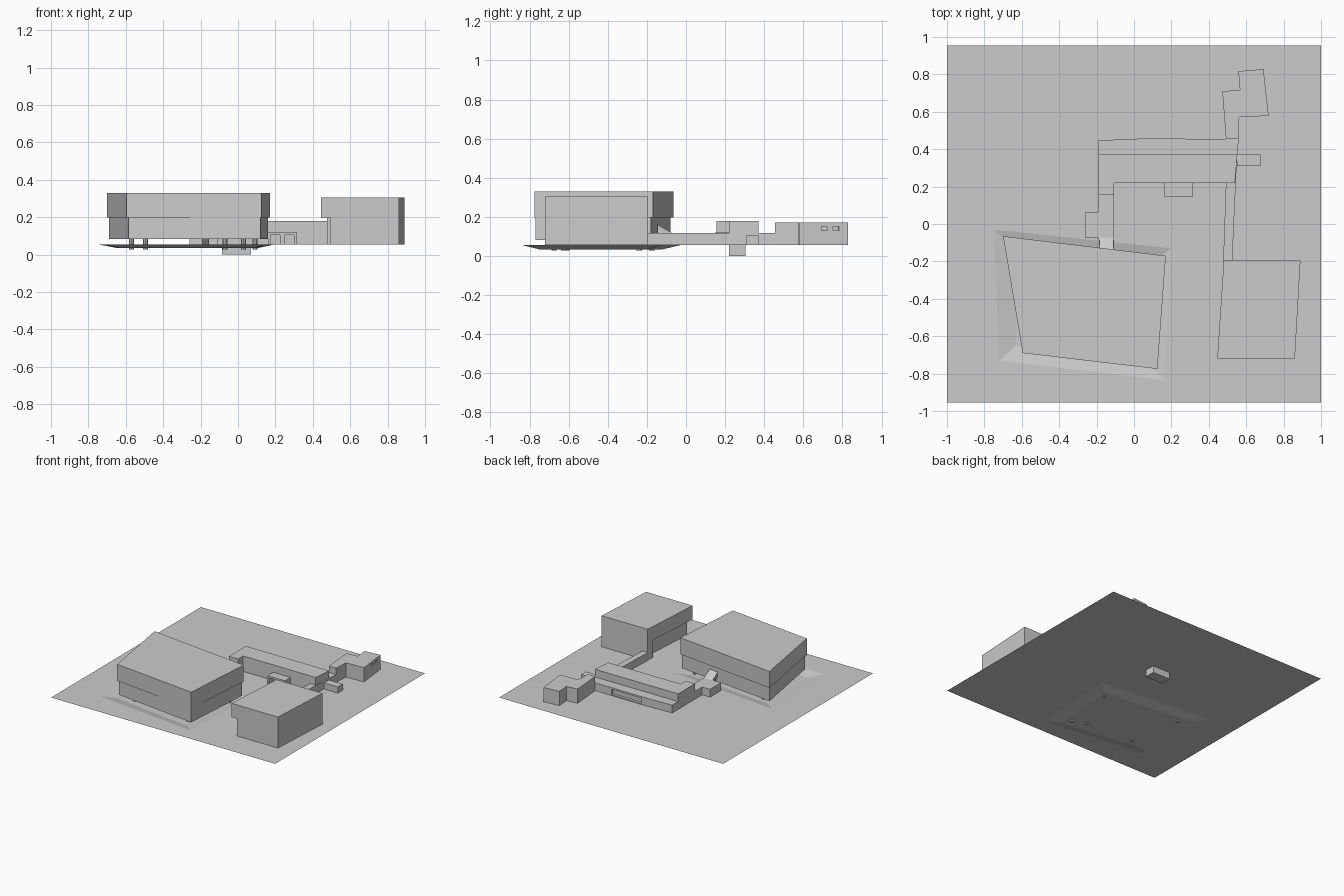
import bpy, bmesh
from mathutils import Vector

if "Cube" in bpy.data.objects:
    bpy.data.objects.remove(bpy.data.objects["Cube"])

G = 0.055  # ground level


def finish(bm, name):
    bmesh.ops.recalc_face_normals(bm, faces=bm.faces)
    me = bpy.data.meshes.new(name)
    bm.to_mesh(me)
    bm.free()
    ob = bpy.data.objects.new(name, me)
    bpy.context.collection.objects.link(ob)
    return ob


def prism(name, outline, z0, z1):
    """Straight extrusion of a plan outline."""
    bm = bmesh.new()
    lo = [bm.verts.new((x, y, z0)) for x, y in outline]
    hi = [bm.verts.new((x, y, z1)) for x, y in outline]
    bm.faces.new(lo)
    bm.faces.new(hi)
    n = len(lo)
    for i in range(n):
        j = (i + 1) % n
        bm.faces.new((lo[i], lo[j], hi[j], hi[i]))
    return finish(bm, name)


def box(name, x0, x1, y0, y1, z0, z1):
    return prism(name, [(x0, y0), (x1, y0), (x1, y1), (x0, y1)], z0, z1)


def cut(target, cutter):
    mod = target.modifiers.new("cut", "BOOLEAN")
    mod.operation = "DIFFERENCE"
    mod.solver = "EXACT"
    mod.object = cutter
    cutter.hide_render = True
    cutter.hide_viewport = False
    cutter.display_type = "WIRE"


# Site sheet with the shallow sunken area under the main block
rings = [
    ([(-1, 0.955), (1, 0.955), (1, -0.955), (-1, -0.955)], G),
    ([(-0.75, -0.03), (0.20, -0.13), (0.16, -0.835), (-0.72, -0.73)], G),
    ([(-0.64, -0.12), (0.10, -0.20), (0.08, -0.75), (-0.63, -0.65)], 0.034),
]
bm = bmesh.new()
loops = [[bm.verts.new((x, y, z)) for x, y in pts] for pts, z in rings]
for a, b in zip(loops, loops[1:]):
    for i in range(4):
        j = (i + 1) % 4
        bm.faces.new((a[i], a[j], b[j], b[i]))
bm.faces.new(loops[-1])
finish(bm, "site_ground")

# Basement hanging below the site
box("basement", -0.085, 0.07, 0.22, 0.305, 0.0, G)

# Main block: wide upper storey over a slightly inset lower storey
roof = [(-0.70, -0.065), (0.17, -0.17), (0.125, -0.775), (-0.595, -0.69)]
lower = [(-0.69, -0.08), (0.16, -0.18), (0.12, -0.77), (-0.585, -0.68)]
prism("main_upper_storey", roof, 0.197, 0.33)
prism("main_lower_storey", lower, 0.082, 0.197)

# Columns and core carrying the main block
for i, (x, y) in enumerate([(0.09, -0.24), (-0.57, -0.175), (0.03, -0.675),
                            (-0.07, -0.625), (-0.495, -0.61)]):
    bm = bmesh.new()
    bmesh.ops.create_cone(bm, cap_ends=True, segments=10, radius1=0.014,
                          radius2=0.014, depth=0.06)
    bmesh.ops.translate(bm, verts=bm.verts, vec=(x, y, 0.057))
    finish(bm, f"column_{i + 1}")
prism("entrance_core", [(-0.26, -0.48), (-0.19, -0.50), (-0.155, -0.42), (-0.23, -0.40)],
      0.034, 0.082)

# East tower: upper part overhangs on the west side
prism("tower_upper", [(0.48, -0.195), (0.89, -0.195), (0.86, -0.72), (0.445, -0.72)],
      0.195, 0.305)
prism("tower_lower", [(0.48, -0.195), (0.89, -0.195), (0.86, -0.72), (0.495, -0.72),
                      (0.525, -0.26), (0.477, -0.26)], G, 0.195)

# Narrow link from the tower to the rear bar
prism("tower_link", [(0.477, -0.20), (0.525, -0.20), (0.555, 0.455), (0.50, 0.455)], G, 0.118)

# Rear bar: high L-shaped hall and the lower strip behind it
prism("hall", [(-0.19, 0.155), (-0.108, 0.155), (-0.108, 0.22), (0.54, 0.22),
               (0.552, 0.372), (-0.19, 0.372)], G, 0.18)
strip = prism("rear_strip", [(-0.19, 0.371), (0.552, 0.371), (0.56, 0.455),
                             (0.35, 0.455), (0.07, 0.458), (-0.19, 0.447)], G, 0.118)
cut(strip, box("strip_recess_cutter", 0.075, 0.345, 0.435, 0.50, 0.062, 0.105))

# Porch with two door openings
porch = box("porch", 0.16, 0.315, 0.148, 0.221, G, 0.12)
for i, x in enumerate((0.175, 0.25)):
    cut(porch, box(f"porch_door_cutter_{i + 1}", x, x + 0.05, 0.12, 0.205, 0.04, 0.105))

# Small annex at the east end of the bar
box("east_annex", 0.55, 0.675, 0.31, 0.372, G, 0.105)

# West wing with its side bay, and the sloped ramp up to the main block
prism("west_wing", [(-0.19, 0.156), (-0.19, 0.065), (-0.26, 0.065), (-0.26, -0.075),
                    (-0.19, -0.075), (-0.185, -0.12), (-0.108, -0.125), (-0.108, 0.156)],
      G, 0.118)
bm = bmesh.new()
ends = [[bm.verts.new((x, y, z)) for y, z in
         [(-0.07, 0.117), (-0.145, 0.117), (-0.145, 0.16)]] for x in (-0.185, -0.11)]
for f in ends:
    bm.faces.new(f)
for i in range(3):
    j = (i + 1) % 3
    bm.faces.new((ends[0][i], ends[0][j], ends[1][j], ends[1][i]))
finish(bm, "ramp")

# North-east house
house = prism("north_house", [(0.492, 0.455), (0.558, 0.455), (0.563, 0.572), (0.72, 0.578),
                              (0.692, 0.828), (0.558, 0.817), (0.566, 0.716), (0.472, 0.71)],
              G, 0.17)
# Two small windows sunk into its east wall
a, b = Vector((0.72, 0.578)), Vector((0.692, 0.828))
along = (b - a).normalized()
out = Vector((along.y, -along.x)) * 0.012
for i, d in enumerate((0.115, 0.175)):
    p, q = a + along * d, a + along * (d + 0.03)
    cut(house, prism(f"window_cutter_{i + 1}",
                     [tuple(v) for v in (p - out, q - out, q + out, p + out)], 0.13, 0.15))
